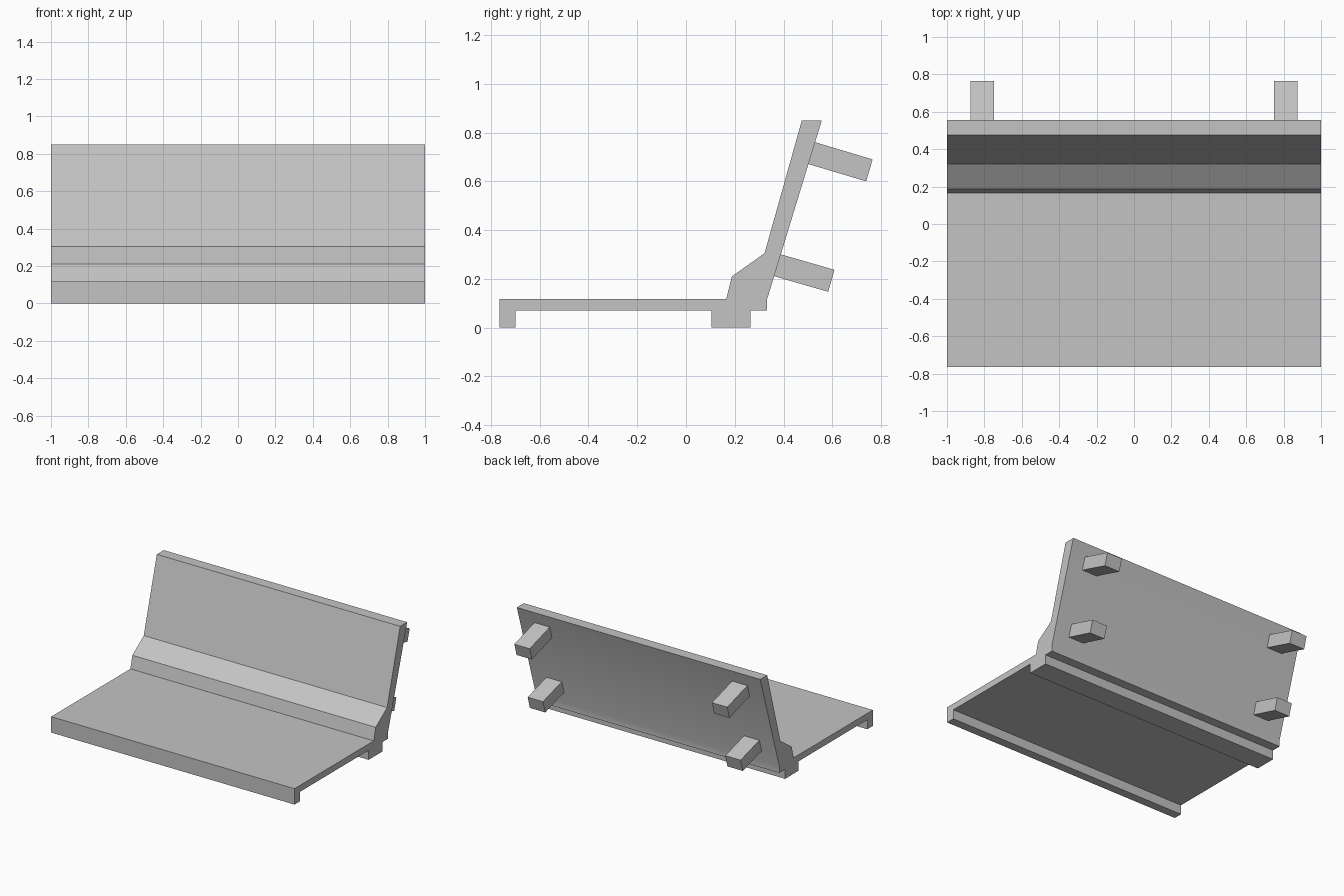
import bpy
import bmesh
import math

cube = bpy.data.objects.get("Cube")
if cube:
    bpy.data.objects.remove(cube, do_unlink=True)

# One plain grey for everything
grey = bpy.data.materials.new("light_grey")
grey.use_nodes = True
colour = (0.55, 0.55, 0.55, 1)
grey.diffuse_color = colour
grey.node_tree.nodes["Principled BSDF"].inputs["Base Color"].default_value = colour


def extrude_profile(name, profile, x_min, x_max):
    """Sweep a closed (y, z) outline along x."""
    bm = bmesh.new()
    face = bm.faces.new([bm.verts.new((x_min, y, z)) for y, z in profile])
    swept = bmesh.ops.extrude_face_region(bm, geom=[face])["geom"]
    verts = [v for v in swept if isinstance(v, bmesh.types.BMVert)]
    bmesh.ops.translate(bm, verts=verts, vec=(x_max - x_min, 0, 0))
    bmesh.ops.recalc_face_normals(bm, faces=bm.faces)
    mesh = bpy.data.meshes.new(name)
    bm.to_mesh(mesh)
    bm.free()
    mesh.materials.append(grey)
    obj = bpy.data.objects.new(name, mesh)
    bpy.context.collection.objects.link(obj)
    return obj


# Seat, stepped riser and leaning back as one continuous section
section = [
    (-0.765, 0), (-0.7, 0), (-0.7, 0.07), (0.105, 0.07), (0.105, 0),
    (0.265, 0), (0.265, 0.07), (0.333, 0.07), (0.333, 0.118),
    (0.557, 0.85), (0.475, 0.85), (0.322, 0.305), (0.188, 0.21),
    (0.165, 0.118), (-0.765, 0.118),
]
bench = extrude_profile("seat_and_back", section, -1, 1)
bpy.ops.object.select_all(action="DESELECT")
bench.select_set(True)
bpy.context.view_layer.objects.active = bench
bpy.ops.object.shade_smooth_by_angle(angle=math.radians(30))

# Mounting pegs square to the back, rooted just inside it
upper_peg = [(0.51, 0.766), (0.765, 0.69), (0.739, 0.6), (0.484, 0.676)]
lower_peg = [(0.37, 0.306), (0.609, 0.237), (0.583, 0.147), (0.344, 0.216)]
for level, profile in (("upper", upper_peg), ("lower", lower_peg)):
    for side, centre in (("left", 0.812), ("right", -0.812)):
        extrude_profile(f"{level}_{side}_peg", profile, centre - 0.063, centre + 0.063)
